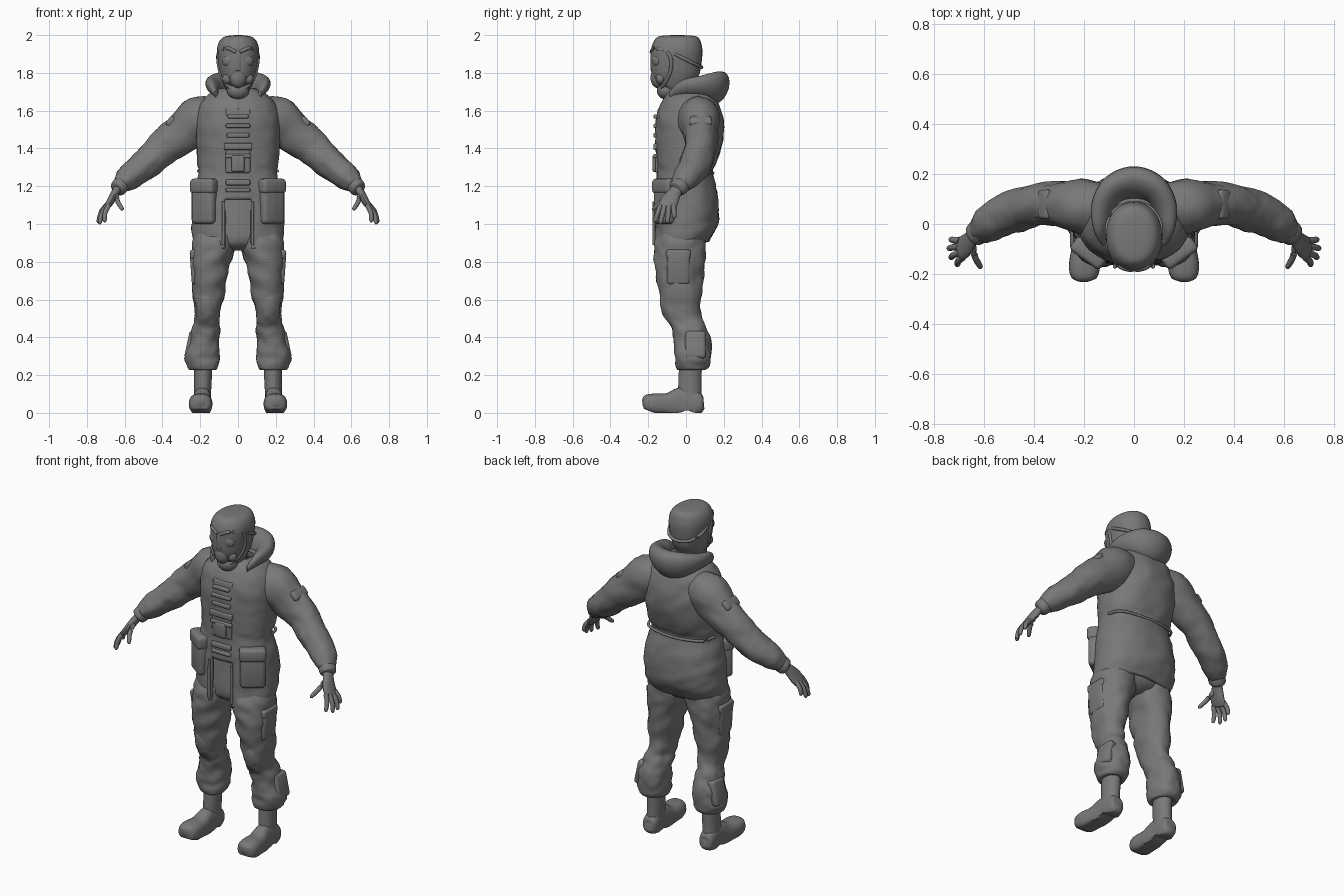
import bpy, bmesh, math
from mathutils import Vector, Matrix, Euler, noise

if "Cube" in bpy.data.objects:
    bpy.data.objects.remove(bpy.data.objects["Cube"])

grey = bpy.data.materials.new("plain grey")
grey.use_nodes = True
tone = (0.19, 0.19, 0.19, 1)
grey.diffuse_color = tone
grey.node_tree.nodes["Principled BSDF"].inputs["Base Color"].default_value = tone


def finish(name, bm, angle=40):
    bmesh.ops.recalc_face_normals(bm, faces=bm.faces)
    mesh = bpy.data.meshes.new(name)
    bm.to_mesh(mesh)
    bm.free()
    mesh.materials.append(grey)
    ob = bpy.data.objects.new(name, mesh)
    bpy.context.collection.objects.link(ob)
    bpy.ops.object.select_all(action="DESELECT")
    ob.select_set(True)
    bpy.context.view_layer.objects.active = ob
    bpy.ops.object.shade_smooth_by_angle(angle=math.radians(angle))
    return ob


def smooth_rings(rings, steps):
    """Catmull-Rom interpolation of (x, y, z, r1, r2) rings."""
    p = [rings[0]] + list(rings) + [rings[-1]]
    out = []
    for i in range(1, len(p) - 2):
        for k in range(steps):
            t = k / steps
            out.append([0.5 * (2*b + (c-a)*t + (2*a-5*b+4*c-d)*t*t + (3*b-a-3*c+d)*t**3)
                        for a, b, c, d in zip(p[i-1], p[i], p[i+1], p[i+2])])
    return out + [list(rings[-1])]


def loft_mesh(rings, s=1, flat=True, sides=32, steps=5, power=2.0, folds=0.0, caps=True):
    """Skin of rings; flat rings lie level, others turn with the path."""
    bm = bmesh.new()
    rs = smooth_rings(rings, steps)
    pts = [Vector(r[:3]) for r in rs]
    loops = []
    for i, r in enumerate(rs):
        u, v = Vector((1, 0, 0)), Vector((0, 1, 0))
        if not flat:
            t = (pts[min(i+1, len(pts)-1)] - pts[max(i-1, 0)]).normalized()
            ref = u if abs(t.y) > 0.8 else v
            u = (ref - t * ref.dot(t)).normalized()
            v = t.cross(u)
        loop = []
        for k in range(sides):
            a = 2 * math.pi * k / sides
            c, d = math.cos(a), math.sin(a)
            c = math.copysign(abs(c) ** (2/power), c)
            d = math.copysign(abs(d) ** (2/power), d)
            out = u * c * max(r[3], .002) + v * d * max(r[4], .002)
            co = pts[i] + out
            if folds:
                n = noise.noise(Vector((co.x*9, co.y*9, co.z*15 + co.x*8)))
                n += 0.5 * noise.noise(co * 26)
                co += out.normalized() * n * folds
            loop.append(bm.verts.new((co.x * s, co.y, co.z)))
        loops.append(loop)
    for a, b in zip(loops, loops[1:]):
        for k in range(sides):
            j = (k + 1) % sides
            bm.faces.new((a[k], a[j], b[j], b[k]))
    if caps:
        bm.faces.new(loops[0])
        bm.faces.new(loops[-1])
    return bm


def loft(name, rings, **kw):
    return finish(name, loft_mesh(rings, **kw))


def tube(name, path, r, s=1, sides=10):
    return loft(name, [(*p, r, r) for p in path], s=s, flat=False, sides=sides)


def box(name, loc, size, rot=(0, 0, 0), s=1, bevel=0.015):
    bm = bmesh.new()
    bmesh.ops.create_cube(bm, size=1, matrix=Matrix.Diagonal((*size, 1)))
    bmesh.ops.bevel(bm, geom=bm.edges[:], offset=bevel, segments=3, profile=0.5, affect="EDGES")
    turn = Euler([math.radians(a) for a in (rot[0], rot[1]*s, rot[2]*s)]).to_matrix().to_4x4()
    bm.transform(Matrix.Translation((loc[0]*s, loc[1], loc[2])) @ turn)
    return finish(name, bm)


def blob(name, loc, size, rot=(0, 0, 0), s=1):
    bm = bmesh.new()
    bmesh.ops.create_uvsphere(bm, u_segments=24, v_segments=14, radius=1)
    turn = Euler([math.radians(a) for a in (rot[0], rot[1]*s, rot[2]*s)]).to_matrix().to_4x4()
    bm.transform(Matrix.Translation((loc[0]*s, loc[1], loc[2])) @ turn @ Matrix.Diagonal((*size, 1)))
    return finish(name, bm)


# Coat: open at the hem, with a slot cut up the front
bm = loft_mesh([(0, -.025, .87, .232, .145), (0, -.003, .95, .243, .165), (0, .005, 1.05, .243, .17),
                (0, .003, 1.17, .232, .163), (0, -.007, 1.27, .208, .146), (0, .005, 1.33, .215, .16),
                (0, .018, 1.45, .222, .178), (0, .02, 1.55, .222, .178), (0, .02, 1.63, .205, .155),
                (0, .02, 1.69, .15, .12), (0, .015, 1.72, .09, .08)],
               sides=56, power=2.3, folds=.007, caps=False)
for v in bm.verts:
    v.co.z += .12 * (v.co.y + .17) * max(0, min(1, (1.1 - v.co.z) / .2))
for co, no in (((.07, 0, 0), (1, 0, 0)), ((-.07, 0, 0), (1, 0, 0)), ((0, 0, 1.13), (0, 0, 1))):
    bmesh.ops.bisect_plane(bm, geom=bm.verts[:] + bm.edges[:] + bm.faces[:], plane_co=co, plane_no=no)
slot = [f for f in bm.faces if (c := f.calc_center_median()).y < 0 and abs(c.x) < .07 and c.z < 1.13]
bmesh.ops.delete(bm, geom=slot, context="FACES")
coat = finish("coat", bm)
wall = coat.modifiers.new("cloth thickness", "SOLIDIFY")
wall.thickness, wall.offset = .02, -1

loft("trouser_seat", [(0, -.02, .86, .06, .07), (0, -.02, .91, .19, .125), (0, -.01, 1.05, .2, .13),
                      (0, -.01, 1.2, .18, .12)], folds=.006)

# Coat front: placket, webbing, buckles
box("placket", (0, -.145, 1.44), (.13, .025, .34), (-2, 0, 0), bevel=.01)
for i, (z, w, h) in enumerate([(1.57, .11, .022), (1.52, .13, .022), (1.47, .12, .025),
                               (1.41, .15, .035), (1.36, .14, .022), (1.22, .13, .03), (1.18, .13, .022)]):
    box("chest_strap_%d" % i, (0, -.161, z), (w, .022, h), bevel=.007)
box("chest_buckle", (0, -.161, 1.32), (.07, .035, .09), bevel=.012)
tube("waist_cord", [(.21, .03, 1.28), (.17, .11, 1.275), (0, .142, 1.27), (-.17, .11, 1.275), (-.21, .03, 1.28)], .008)

# Hood lying on the shoulders
hood = [(.115, -.08, 1.685, .012, .02), (.13, -.02, 1.72, .03, .04), (.125, .07, 1.73, .045, .055),
        (.08, .14, 1.725, .055, .08), (0, .165, 1.72, .062, .088)]
hood += [(-x, y, z, a, b) for x, y, z, a, b in hood[-2::-1]]
bm = bmesh.new()
rows = []
for x, y, z, a, b in smooth_rings(hood, 6):
    away = Vector((x, (y - .02) * 1.1, 0)).normalized()
    row = []
    for k in range(20):
        t = 2 * math.pi * k / 20
        lean = .35 * math.sin(t)
        row.append(bm.verts.new(Vector((x, y, z)) + away * a * (math.cos(t) + lean)
                                + Vector((0, 0, b * math.sin(t)))))
    rows.append(row)
for p, q in zip(rows, rows[1:]):
    for k in range(20):
        bm.faces.new((p[k], p[(k+1) % 20], q[(k+1) % 20], q[k]))
bm.faces.new(rows[0])
bm.faces.new(rows[-1])
finish("hood", bm)

# Head: helmet, neck, face mask
loft("head", [(0, -.02, 1.6, .06, .06), (0, -.03, 1.69, .06, .065), (0, -.055, 1.74, .078, .098),
              (0, -.055, 1.8, .097, .128), (0, -.05, 1.9, .111, .137), (0, -.048, 1.95, .106, .13),
              (0, -.045, 1.983, .086, .114), (0, -.045, 1.996, .055, .085), (0, -.045, 2, .01, .02)], power=2.2)
blob("mask_filter", (0, -.15, 1.775), (.045, .038, .055))
blob("mask_chin", (0, -.1, 1.71), (.06, .055, .05), (25, 0, 0))
box("mask_nose", (0, -.178, 1.86), (.03, .022, .1), bevel=.008)
tube("helmet_rim", [(.105, -.06, 1.9), (.105, 0, 1.87), (.07, .06, 1.84), (0, .083, 1.83),
                    (-.07, .06, 1.84), (-.105, 0, 1.87), (-.105, -.06, 1.9)], .009)

for s, side in ((1, "left"), (-1, "right")):
    # Mask lenses and ridges
    blob(side + "_lens", (.052, -.158, 1.865), (.034, .02, .03), (0, 25, 25), s)
    tube(side + "_mask_ridge", [(.01, -.183, 1.91), (.06, -.165, 1.93), (.103, -.09, 1.9),
                                (.098, -.08, 1.82), (.07, -.11, 1.75), (.02, -.14, 1.71)], .01, s)
    blob(side + "_cheek_filter", (.055, -.135, 1.77), (.028, .025, .03), s=s)

    # Sleeve, cuff and arm pouch
    loft(side + "_sleeve", [(.1, .05, 1.58, .1, .09), (.2, .07, 1.555, .112, .118), (.3, .08, 1.475, .092, .108),
                            (.38, .078, 1.415, .084, .095), (.44, .062, 1.36, .086, .085),
                            (.51, .04, 1.3, .083, .08), (.575, .002, 1.245, .073, .07),
                            (.615, -.025, 1.21, .055, .052), (.625, -.032, 1.2, .035, .035)],
         s=s, flat=False, folds=.009)
    loft(side + "_cuff", [(.605, -.018, 1.22, .045, .042), (.62, -.03, 1.205, .05, .046),
                          (.638, -.044, 1.185, .046, .042), (.645, -.05, 1.178, .028, .024)], s=s, flat=False)
    box(side + "_arm_pouch", (.37, .078, 1.505), (.13, .11, .05), (0, 48, 0), s, .018)
    box(side + "_arm_pouch_flap", (.352, .078, 1.54), (.06, .118, .045), (0, 48, 0), s, .015)

    # Hand
    loft(side + "_palm", [(.628, -.035, 1.2, .03, .022), (.65, -.06, 1.165, .036, .022),
                          (.675, -.088, 1.12, .048, .02), (.695, -.1, 1.09, .044, .016),
                          (.7, -.103, 1.082, .02, .008)], s=s, flat=False, sides=16)
    for i, (base, tip) in enumerate([((.695, -.066, 1.1), (.735, -.062, 1.03)),
                                     ((.698, -.09, 1.095), (.743, -.098, 1.005)),
                                     ((.695, -.114, 1.095), (.735, -.136, 1.0)),
                                     ((.685, -.134, 1.1), (.708, -.165, 1.01)),
                                     ((.645, -.085, 1.15), (.612, -.178, 1.075))]):
        a, b = Vector(base), Vector(tip)
        mid = a.lerp(b, .5) + Vector((.007, 0, .004))
        ends = [(*a, .014, .014), (*mid, .013, .013), (*a.lerp(b, .9), .011, .011), (*b, .003, .003)]
        loft("%s_finger_%d" % (side, i), ends, s=s, flat=False, sides=10, steps=4)

    # Coat hip pockets
    box(side + "_hip_pocket", (.178, -.112, 1.11), (.14, .065, .22), (0, 0, 36), s, .022)
    box(side + "_hip_flap", (.18, -.115, 1.2), (.15, .07, .08), (0, 0, 36), s, .02)
    tube(side + "_coat_edge", [(.076, -.168, 1.12), (.076, -.17, 1.0), (.076, -.17, .89)], .008, s)

    # Trouser leg, knee pad, pockets
    loft(side + "_trouser_leg", [(.11, -.025, .98, .1, .11), (.125, -.03, .9, .115, .13),
                                 (.137, -.032, .83, .108, .134), (.15, -.033, .72, .095, .122),
                                 (.158, -.03, .6, .08, .108), (.163, -.018, .51, .066, .096),
                                 (.17, .015, .45, .071, .092), (.178, .033, .38, .08, .096),
                                 (.184, .036, .3, .09, .1), (.185, .032, .25, .078, .09),
                                 (.185, .03, .228, .066, .074), (.185, .028, .235, .04, .05)],
         s=s, power=2.2, folds=.014)
    blob(side + "_knee_pad", (.163, -.095, .575), (.05, .042, .09), (8, 0, 0), s)
    box(side + "_thigh_pocket", (.228, -.04, .77), (.045, .12, .18), (0, 4, 0), s, .016)
    box(side + "_thigh_flap", (.232, -.04, .84), (.045, .13, .05), (0, 4, 0), s, .014)
    box(side + "_calf_pocket", (.246, .05, .36), (.05, .11, .15), (0, -12, 0), s, .018)

    # Boot: shaft, foot, heel
    loft(side + "_boot_shaft", [(.185, .025, .28, .048, .06), (.185, .022, .2, .047, .061),
                                (.187, .02, .12, .045, .062), (.19, .02, .05, .045, .066)], s=s)
    bm = loft_mesh([(.19, .095, .045, .012, .015), (.19, .085, .045, .04, .045), (.19, .04, .05, .047, .075),
                    (.19, -.03, .05, .048, .085), (.194, -.1, .045, .056, .06), (.198, -.17, .048, .062, .055),
                    (.2, -.215, .055, .05, .042), (.2, -.231, .055, .015, .015)],
                   s=s, flat=False, power=2.5, sides=28)
    for v in bm.verts:
        arch = .014 * math.exp(-((v.co.y - .005) / .025) ** 2)
        toe = max(0, -.17 - v.co.y) * .4
        v.co.z = max(v.co.z, arch + toe)
    finish(side + "_boot_foot", bm)
